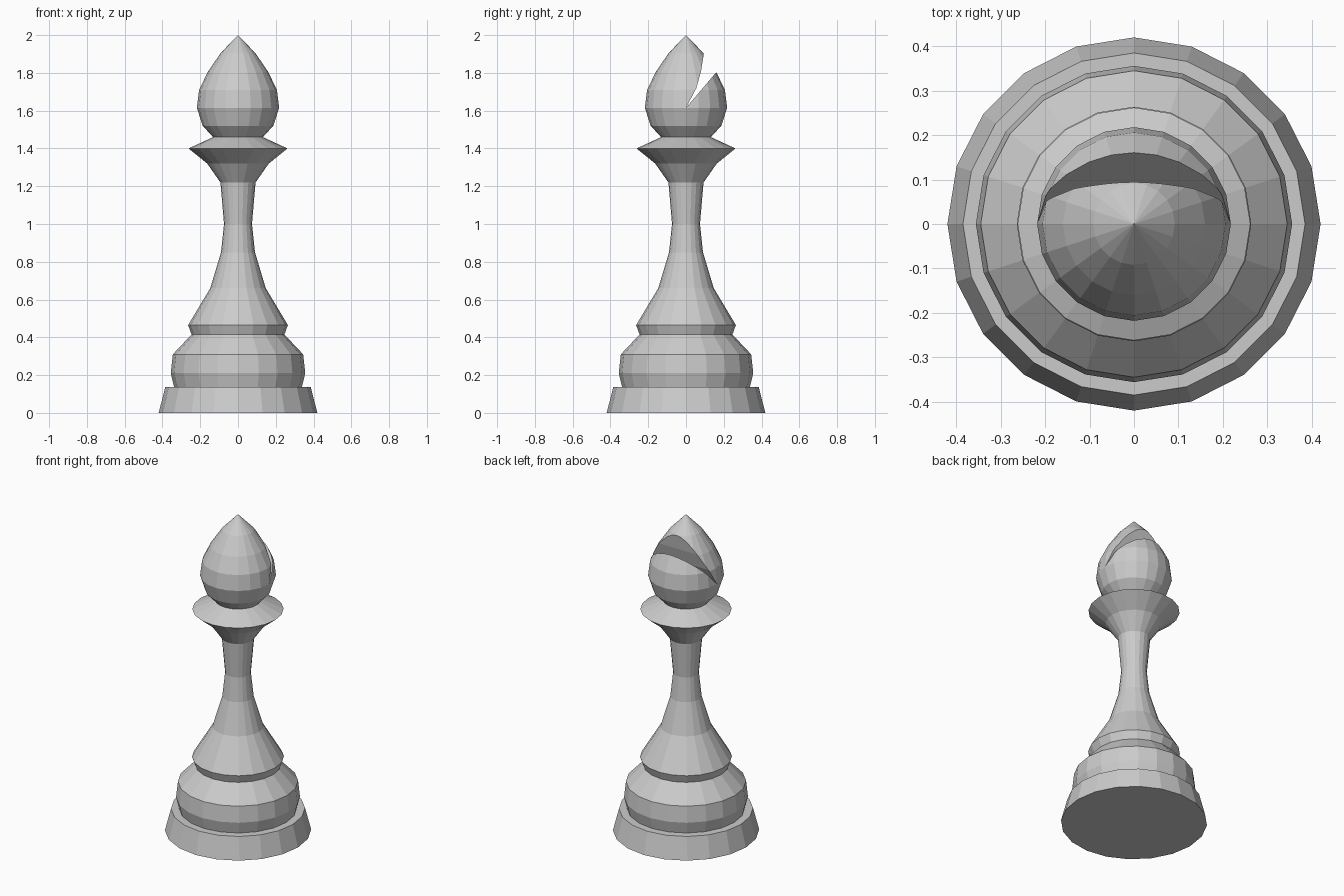
import bpy
import bmesh
from math import cos, sin, tau

SIDES = 20

cube = bpy.data.objects.get("Cube")
if cube:
    bpy.data.objects.remove(cube, do_unlink=True)

grey = bpy.data.materials.new("light_grey")
grey.use_nodes = True
grey.diffuse_color = (0.6, 0.6, 0.6, 1)
grey.node_tree.nodes["Principled BSDF"].inputs["Base Color"].default_value = grey.diffuse_color


def add_object(name, bm):
    bmesh.ops.recalc_face_normals(bm, faces=bm.faces)
    mesh = bpy.data.meshes.new(name)
    bm.to_mesh(mesh)
    bm.free()
    mesh.materials.append(grey)
    obj = bpy.data.objects.new(name, mesh)
    bpy.context.collection.objects.link(obj)
    return obj


def lathe(name, profile):
    """Turn (radius, height) points around z, closing both ends."""
    bm = bmesh.new()
    rings = []
    for r, z in profile:
        count = SIDES if r else 1
        rings.append([bm.verts.new((r * cos(tau * i / SIDES), r * sin(tau * i / SIDES), z))
                      for i in range(count)])
    for low, high in zip(rings, rings[1:]):
        for i in range(SIDES):
            j = (i + 1) % SIDES
            if len(high) == 1:
                bm.faces.new((low[i], low[j], high[0]))
            else:
                bm.faces.new((low[i], low[j], high[j], high[i]))
    bm.faces.new(rings[0][::-1])
    if len(rings[-1]) > 1:
        bm.faces.new(rings[-1])
    return add_object(name, bm)


# Plinth, rounded foot, stem and flared collar
lathe("base_and_stem", [
    (0.42, 0), (0.385, 0.137), (0.338, 0.137), (0.356, 0.21), (0.345, 0.31),
    (0.246, 0.415), (0.264, 0.465), (0.147, 0.66), (0.09, 0.85), (0.074, 1.0),
    (0.093, 1.22), (0.163, 1.32), (0.262, 1.4), (0.132, 1.46)])

# Pointed head
head = lathe("head", [
    (0.132, 1.46), (0.187, 1.52), (0.218, 1.615), (0.206, 1.71),
    (0.16, 1.805), (0.092, 1.905), (0, 2)])

# Wedge that cuts the slot in the back of the head
bm = bmesh.new()
outline = [(0, 1.615), (0.055, 1.72), (0.08, 1.81), (0.094, 1.9), (0.1, 2.05), (0.37, 2.05)]
face = bm.faces.new([bm.verts.new((-0.4, y, z)) for y, z in outline])
side = bmesh.ops.extrude_face_region(bm, geom=[face])["geom"]
bmesh.ops.translate(bm, vec=(0.8, 0, 0), verts=[v for v in side if isinstance(v, bmesh.types.BMVert)])
cutter = add_object("slot_cutter", bm)
cutter.hide_render = True

slot = head.modifiers.new("slot", "BOOLEAN")
slot.operation = "DIFFERENCE"
slot.solver = "EXACT"
slot.object = cutter

# Bake the cut and drop the helper
depsgraph = bpy.context.evaluated_depsgraph_get()
cut_mesh = bpy.data.meshes.new_from_object(head.evaluated_get(depsgraph))
head.modifiers.clear()
head.data = cut_mesh
bpy.data.objects.remove(cutter, do_unlink=True)
